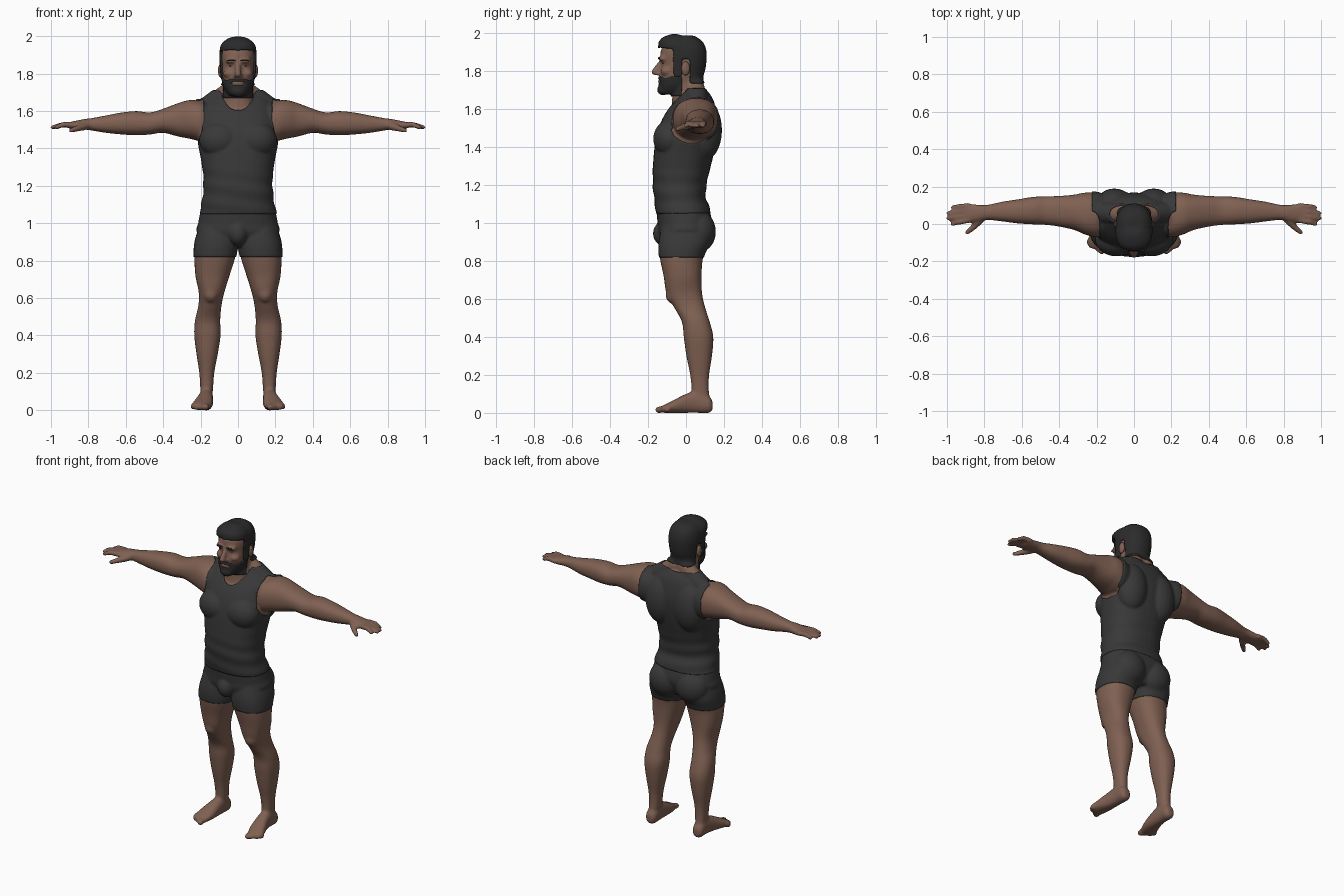
import bpy
import bmesh
import math
from mathutils import Matrix, Vector

cube = bpy.data.objects.get("Cube")
if cube:
    bpy.data.objects.remove(cube)


def material(name, rgb):
    mat = bpy.data.materials.new(name)
    mat.use_nodes = True
    mat.diffuse_color = (*rgb, 1)
    mat.node_tree.nodes["Principled BSDF"].inputs["Base Color"].default_value = (*rgb, 1)
    return mat


SKIN = material("brown skin", (.215, .118, .085))
CLOTH = material("charcoal cloth", (.04, .04, .04))
HAIR = material("near black hair", (.024, .024, .025))
EYE = material("dark eyes", (.02, .013, .01))


def add_object(name, bm, mat):
    mesh = bpy.data.meshes.new(name)
    bm.to_mesh(mesh)
    bm.free()
    mesh.materials.append(mat)
    mesh.shade_smooth()
    ob = bpy.data.objects.new(name, mesh)
    bpy.context.scene.collection.objects.link(ob)
    return ob


def spline(rows, steps=5):
    """Smoothly resample rows of numbers."""
    out = []
    for i in range(len(rows) - 1):
        p0, p1, p2, p3 = (rows[min(max(i + k, 0), len(rows) - 1)] for k in (-1, 0, 1, 2))
        for s in range(steps):
            t = s / steps
            out.append([b + t * (c - a + t * (2 * a - 5 * b + 4 * c - d + t * (3 * (b - c) + d - a))) / 2
                        for a, b, c, d in zip(p0, p1, p2, p3)])
    return out + [rows[-1]]


def loft(bm, axis, rows, power=2.3, count=32):
    """Skin rounded sections; each row is (position, a min, a max, b min, b max)."""
    place = {"X": lambda t, a, b: (t, a, b),
             "Y": lambda t, a, b: (a, t, b),
             "Z": lambda t, a, b: (a, b, t)}[axis]
    rings = []
    for t, a0, a1, b0, b1 in spline(rows):
        ring = []
        for k in range(count):
            ang = math.tau * k / count
            c, s = (math.copysign(abs(f) ** (2 / power), f) for f in (math.cos(ang), math.sin(ang)))
            ring.append(bm.verts.new(place(t, (a0 + a1 + c * (a1 - a0)) / 2, (b0 + b1 + s * (b1 - b0)) / 2)))
        rings.append(ring)
    for lo, hi in zip(rings, rings[1:]):
        for k in range(count):
            n = (k + 1) % count
            bm.faces.new((lo[k], lo[n], hi[n], hi[k]))
    bm.faces.new(rings[0])
    bm.faces.new(rings[-1])


def blob(bm, centre, radii):
    mat = Matrix.Translation(centre) @ Matrix.Diagonal((*radii, 1))
    bmesh.ops.create_uvsphere(bm, u_segments=24, v_segments=14, radius=1, matrix=mat)


def rod(bm, p, q, r0, r1):
    """Tapered rod with round ends."""
    p, q = Vector(p), Vector(q)
    turn = (q - p).to_track_quat("Z", "Y").to_matrix().to_4x4()
    bmesh.ops.create_cone(bm, cap_ends=True, segments=16, radius1=r0, radius2=r1,
                          depth=(q - p).length, matrix=Matrix.Translation((p + q) / 2) @ turn)
    blob(bm, p, (r0,) * 3)
    blob(bm, q, (r1,) * 3)


def mirror(bm):
    copy = bmesh.ops.duplicate(bm, geom=bm.verts[:] + bm.edges[:] + bm.faces[:])["geom"]
    verts = [g for g in copy if isinstance(g, bmesh.types.BMVert)]
    bmesh.ops.scale(bm, vec=(-1, 1, 1), verts=verts)
    bmesh.ops.recalc_face_normals(bm, faces=bm.faces[:])


body_bm = bmesh.new()

# Leg
loft(body_bm, "Z", [
    (.05, .14, .2, .03, .13), (.12, .133, .202, .03, .12), (.2, .127, .207, .022, .122),
    (.3, .108, .222, .002, .137), (.4, .093, .234, -.012, .144), (.48, .095, .23, -.022, .125),
    (.56, .088, .212, -.065, .1), (.63, .073, .21, -.103, .085), (.72, .045, .228, -.118, .082),
    (.82, .014, .233, -.138, .09), (.9, .004, .228, -.14, .12), (.99, .01, .2, -.12, .11)])
blob(body_bm, (.145, -.068, .625), (.042, .04, .05))

# Foot with toes
loft(body_bm, "Y", [
    (.14, .15, .19, .015, .06), (.12, .135, .205, 0, .09), (.06, .133, .207, 0, .115),
    (0, .133, .218, 0, .1), (-.06, .135, .238, 0, .07), (-.11, .148, .248, 0, .045),
    (-.13, .16, .235, .004, .035)])
for i in range(5):
    rod(body_bm, (.168 + .017 * i, -.09, .025), (.172 + .018 * i, -.145 + .012 * i, .016),
        .016, .018 - .0015 * i)

# Arm
loft(body_bm, "X", [
    (.12, -.05, .14, 1.46, 1.62), (.2, -.07, .165, 1.44, 1.652), (.26, -.057, .168, 1.452, 1.658),
    (.32, -.032, .157, 1.463, 1.642), (.4, -.014, .15, 1.483, 1.612), (.47, -.005, .148, 1.474, 1.592),
    (.54, -.002, .145, 1.47, 1.599), (.62, .003, .132, 1.474, 1.592), (.7, .013, .12, 1.482, 1.577),
    (.78, .022, .103, 1.495, 1.562), (.82, .017, .102, 1.5, 1.557), (.87, .008, .106, 1.5, 1.547),
    (.905, .008, .108, 1.506, 1.54)])

# Fingers and thumb
for y, tip_y, tip_x in ((.02, .0, .97), (.046, .03, .992), (.072, .058, .992), (.097, .09, .968)):
    knuckle = (.935, (y + tip_y) / 2, 1.527)
    rod(body_bm, (.885, y, 1.525), knuckle, .016, .0145)
    rod(body_bm, knuckle, (tip_x, tip_y, 1.513), .0145, .012)
rod(body_bm, (.82, .025, 1.518), (.86, -.018, 1.506), .022, .017)
rod(body_bm, (.86, -.018, 1.506), (.892, -.045, 1.496), .017, .013)

# Shoulder, chest, back and seat muscles
blob(body_bm, (.21, .05, 1.555), (.085, .112, .102))
blob(body_bm, (.095, -.085, 1.445), (.105, .08, .09))
blob(body_bm, (.105, .1, 1.49), (.095, .082, .15))
blob(body_bm, (.095, .065, .955), (.105, .088, .105))
rod(body_bm, (.04, .05, 1.71), (.17, .06, 1.615), .05, .05)

# Brow, cheek and nostril
blob(body_bm, (.034, -.122, 1.867), (.036, .026, .013))
blob(body_bm, (.048, -.1, 1.8), (.032, .034, .024))
blob(body_bm, (.014, -.148, 1.787), (.012, .014, .01))
mirror(body_bm)

# Trunk, neck and head
loft(body_bm, "Z", [(z, -w, w, y0, y1) for z, w, y0, y1 in (
    (.88, .1, -.11, .09), (.95, .212, -.14, .125), (1.0, .208, -.145, .135), (1.08, .193, -.153, .115),
    (1.15, .18, -.163, .095), (1.25, .178, -.168, .11), (1.35, .192, -.163, .135),
    (1.45, .21, -.15, .155), (1.53, .208, -.125, .16), (1.6, .19, -.085, .15),
    (1.65, .165, -.04, .135), (1.69, .11, -.01, .11))])
loft(body_bm, "Z", [(z, -w, w, y0, y1) for z, w, y0, y1 in (
    (1.56, .095, -.085, .11), (1.63, .085, -.075, .1), (1.7, .08, -.07, .09), (1.8, .075, -.06, .08))])
loft(body_bm, "Z", [(z, -w, w, y0, y1) for z, w, y0, y1 in (
    (1.685, .042, -.13, -.03), (1.72, .068, -.137, .04), (1.76, .081, -.137, .075),
    (1.8, .086, -.136, .09), (1.84, .089, -.13, .098), (1.9, .091, -.135, .1),
    (1.95, .078, -.11, .082), (1.98, .045, -.06, .04))])
rod(body_bm, (0, -.128, 1.855), (0, -.165, 1.797), .012, .018)
blob(body_bm, (0, -.132, 1.748), (.03, .018, .011))
blob(body_bm, (0, -.12, 1.703), (.037, .027, .024))
blob(body_bm, (0, -.112, .945), (.05, .058, .062))
bmesh.ops.recalc_face_normals(body_bm, faces=body_bm.faces[:])

# Fuse everything into one smooth body
body = add_object("body", body_bm, SKIN)
fuse = body.modifiers.new("fuse", "REMESH")
fuse.mode = "VOXEL"
fuse.voxel_size = .0085
soften = body.modifiers.new("soften", "SMOOTH")
soften.factor = .5
soften.iterations = 4
graph = bpy.context.evaluated_depsgraph_get()
fused = bpy.data.meshes.new_from_object(body.evaluated_get(graph))
body.modifiers.clear()
body.data = fused
fused.materials.clear()
fused.materials.append(SKIN)
fused.shade_smooth()


def shell(name, mat, keep, grow):
    """Raise a layer over the body wherever keep() is true."""
    bm = bmesh.new()
    bm.from_mesh(fused)
    bm.normal_update()
    out = [f for f in bm.faces if not keep(*f.calc_center_median())]
    bmesh.ops.delete(bm, geom=out, context="FACES")
    normals = {v: v.normal.copy() for v in bm.verts}
    rim = {v: [e.other_vert(v) for e in v.link_edges if e.is_boundary] for v in bm.verts if v.is_boundary}
    for _ in range(4):
        moved = {v: sum((n.co for n in near), v.co * 2) / (2 + len(near)) for v, near in rim.items()}
        for v, co in moved.items():
            v.co = co
    for v, normal in normals.items():
        v.co += normal * grow(*v.co)
    ob = add_object(name, bm, mat)
    thick = ob.modifiers.new("thickness", "SOLIDIFY")
    thick.thickness = .012
    thick.offset = -1
    return ob


def clamp(v):
    return min(max(v, 0), 1)


# Clothes
def in_tank_top(x, y, z):
    collar = min(1.6 + 6 * x * x + .09 * clamp((y + .08) / .16), 1.705)
    outside_armhole = math.hypot(y - .03, z - 1.54) > .12
    return 1.05 < z < collar and (abs(x) < .185 or (abs(x) < .222 and outside_armhole))


def folds(x, y, z):
    return .008 + .0025 * math.sin(z * 65 + x * 9) * clamp((1.32 - z) * 9)


shell("tank_top", CLOTH, in_tank_top, folds)
shell("shorts", CLOTH, lambda x, y, z: .82 < z < 1.075, lambda x, y, z: .005)


# Hair and beard
def in_hair(x, y, z):
    crown = z > 1.918 or (y > -.06 and z > 1.865)
    nape = y > .02 and z > 1.735
    sideburn = -.065 < y < -.025 and z > 1.77 and abs(x) > .055
    return crown or nape or sideburn


def in_beard(x, y, z):
    jaw = 1.67 < z < 1.735 and y < -.025
    cheek = abs(x) > .036 and 1.7 < z < 1.765 + .25 * clamp(y + .1) and y < -.02
    moustache = abs(x) < .045 and 1.759 < z < 1.773 and y < -.09
    return jaw or cheek or moustache


shell("hair", HAIR, in_hair,
      lambda x, y, z: .009 + .022 * clamp(-(y + .02) * 12) * clamp((z - 1.9) * 25))
shell("beard", HAIR, in_beard, lambda x, y, z: .006)

# Ears, eyes and eyebrows
for name, mat, centre, radii in (
        ("ears", SKIN, (.094, -.002, 1.815), (.013, .022, .036)),
        ("eyes", EYE, (.034, -.118, 1.841), (.014, .007, .005)),
        ("eyebrows", HAIR, (.036, -.141, 1.87), (.023, .008, .005))):
    bm = bmesh.new()
    blob(bm, centre, radii)
    mirror(bm)
    add_object(name, bm, mat)
